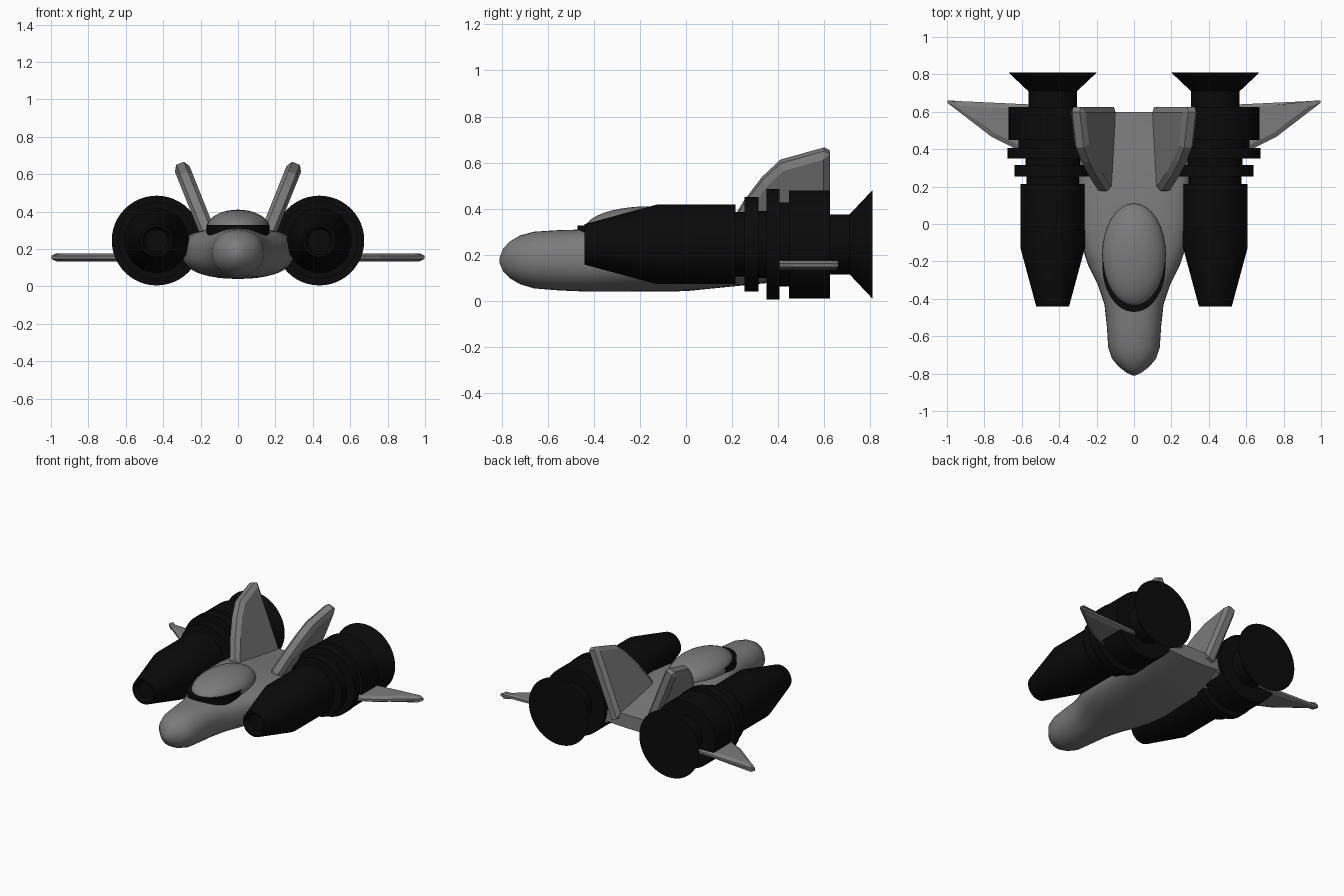
import bpy, bmesh, math
from mathutils import Vector

if "Cube" in bpy.data.objects:
    bpy.data.objects.remove(bpy.data.objects["Cube"])


def material(name, value):
    m = bpy.data.materials.new(name)
    m.diffuse_color = (value, value, value, 1)
    m.use_nodes = True
    m.node_tree.nodes["Principled BSDF"].inputs["Base Color"].default_value = m.diffuse_color
    return m


GREY = material("hull_grey", 0.2)
BLACK = material("engine_black", 0.003)


def finish(name, bm, mat, angle=30):
    bmesh.ops.remove_doubles(bm, verts=bm.verts, dist=1e-5)
    bmesh.ops.recalc_face_normals(bm, faces=bm.faces)
    me = bpy.data.meshes.new(name)
    bm.to_mesh(me)
    bm.free()
    me.materials.append(mat)
    ob = bpy.data.objects.new(name, me)
    bpy.context.collection.objects.link(ob)
    bpy.ops.object.select_all(action='DESELECT')
    ob.select_set(True)
    bpy.context.view_layer.objects.active = ob
    if angle:
        bpy.ops.object.shade_smooth_by_angle(angle=math.radians(angle))
    return ob


def loft(name, rings, mat, angle=30):
    """Skin closed rings of points and cap both ends."""
    bm = bmesh.new()
    vs = [[bm.verts.new(p) for p in r] for r in rings]
    n = len(vs[0])
    for a, b in zip(vs, vs[1:]):
        for i in range(n):
            j = (i + 1) % n
            bm.faces.new((a[i], a[j], b[j], b[i]))
    bm.faces.new(vs[0])
    bm.faces.new(vs[-1])
    return finish(name, bm, mat, angle)


def inset(poly, d):
    """Offset a polygon inwards by d."""
    area = sum(a[0] * b[1] - b[0] * a[1] for a, b in zip(poly, poly[1:] + poly[:1]))
    s = 1 if area > 0 else -1
    out = []
    for i, p in enumerate(poly):
        p = Vector(p)
        e1 = (p - Vector(poly[i - 1])).normalized()
        e2 = (Vector(poly[(i + 1) % len(poly)]) - p).normalized()
        n1, n2 = Vector((-e1.y, e1.x)) * s, Vector((-e2.y, e2.x)) * s
        out.append(p + (n1 + n2) * d / max(0.3, 1 + n1.dot(n2)))
    return out


def plate(name, outline, place, half, rim, bevel):
    """Bevelled slab: place(u, v, n) maps flat coordinates to space."""
    inner = inset(outline, bevel)
    layers = [(inner, -half), (outline, -rim), (outline, rim), (inner, half)]
    return loft(name, [[place(p[0], p[1], h) for p in poly] for poly, h in layers], GREY, 0)


# Fuselage sections: y, half width, bottom, top, roundness exponent
sections = [(-0.81, 0.008, 0.165, 0.185, 2), (-0.795, 0.04, 0.13, 0.225, 2),
            (-0.765, 0.08, 0.098, 0.258, 2), (-0.72, 0.118, 0.072, 0.284, 2.1),
            (-0.66, 0.138, 0.054, 0.3, 2.2), (-0.55, 0.145, 0.045, 0.307, 2.3),
            (-0.43, 0.158, 0.04, 0.31, 2.4), (-0.32, 0.195, 0.04, 0.31, 2.6),
            (-0.22, 0.245, 0.04, 0.31, 2.9), (-0.12, 0.278, 0.04, 0.31, 3.2),
            (0.0, 0.295, 0.042, 0.308, 3.4), (0.2, 0.3, 0.062, 0.298, 3.4),
            (0.36, 0.3, 0.078, 0.275, 3.4), (0.5, 0.295, 0.12, 0.255, 3.4),
            (0.6, 0.28, 0.15, 0.245, 3.4)]


def section(y, w, zb, zt, e, n=40):
    ring = []
    zc, h = (zb + zt) / 2, (zt - zb) / 2
    for i in range(n):
        a = 2 * math.pi * i / n
        c, s = math.cos(a), math.sin(a)
        k = e if s >= 0 else 2 + (e - 2) * 0.3   # rounder belly, squarer top
        ring.append((w * math.copysign(abs(c) ** (2 / k), c), y,
                     zc + h * math.copysign(abs(s) ** (2 / k), s)))
    return ring


loft("fuselage", [section(*s) for s in sections], GREY)

# Canopy dome
bm = bmesh.new()
bmesh.ops.create_uvsphere(bm, u_segments=32, v_segments=20, radius=1)
for v in bm.verts:
    v.co = (v.co.x * 0.17, v.co.y * 0.275 - 0.165, v.co.z * 0.1 + 0.31)
finish("canopy", bm, GREY)

# Black collar around the front of the canopy
loft("canopy_collar",
     [[(0.168 * math.cos(t), 0.24 * math.sin(t) - 0.23, z)
       for t in (2 * math.pi * i / 48 for i in range(48))] for z in (0.27, 0.328)],
     BLACK)

# Engine profile: y, radius (recessed intake, barrel, rings, nozzle)
engine = [(-0.41, 0.055), (-0.41, 0.06), (-0.44, 0.075), (-0.44, 0.088), (-0.125, 0.173),
          (0.215, 0.173), (0.215, 0.14), (0.255, 0.14), (0.255, 0.205), (0.315, 0.205),
          (0.315, 0.145), (0.35, 0.145), (0.35, 0.24), (0.405, 0.24), (0.405, 0.182),
          (0.448, 0.182), (0.448, 0.235), (0.625, 0.235), (0.625, 0.13), (0.71, 0.13),
          (0.81, 0.236)]

# Outlines: wing in (x, y), fin in (y, z)
wing = [(0.2, 0.2), (0.53, 0.34), (0.65, 0.41), (0.76, 0.465), (0.998, 0.648),
        (0.998, 0.66), (0.57, 0.64), (0.2, 0.6)]
fin = [(0.16, 0.2), (0.18, 0.31), (0.25, 0.425), (0.33, 0.53), (0.41, 0.605),
       (0.6, 0.658), (0.625, 0.645), (0.625, 0.2)]

for side, s in (("right", 1), ("left", -1)):
    loft(side + "_engine",
         [[(s * 0.435 + r * math.cos(t), y, 0.245 + r * math.sin(t))
           for t in (2 * math.pi * i / 48 for i in range(48))] for y, r in engine], BLACK)
    plate(side + "_wing", wing, lambda u, v, n: (s * u, v, 0.155 + n), 0.021, 0.008, 0.025)
    plate(side + "_fin", fin,
          lambda u, v, n: (s * (0.127 + 0.4 * (v - 0.2) + 0.928 * n), u, v - 0.371 * n),
          0.042, 0.022, 0.028)
